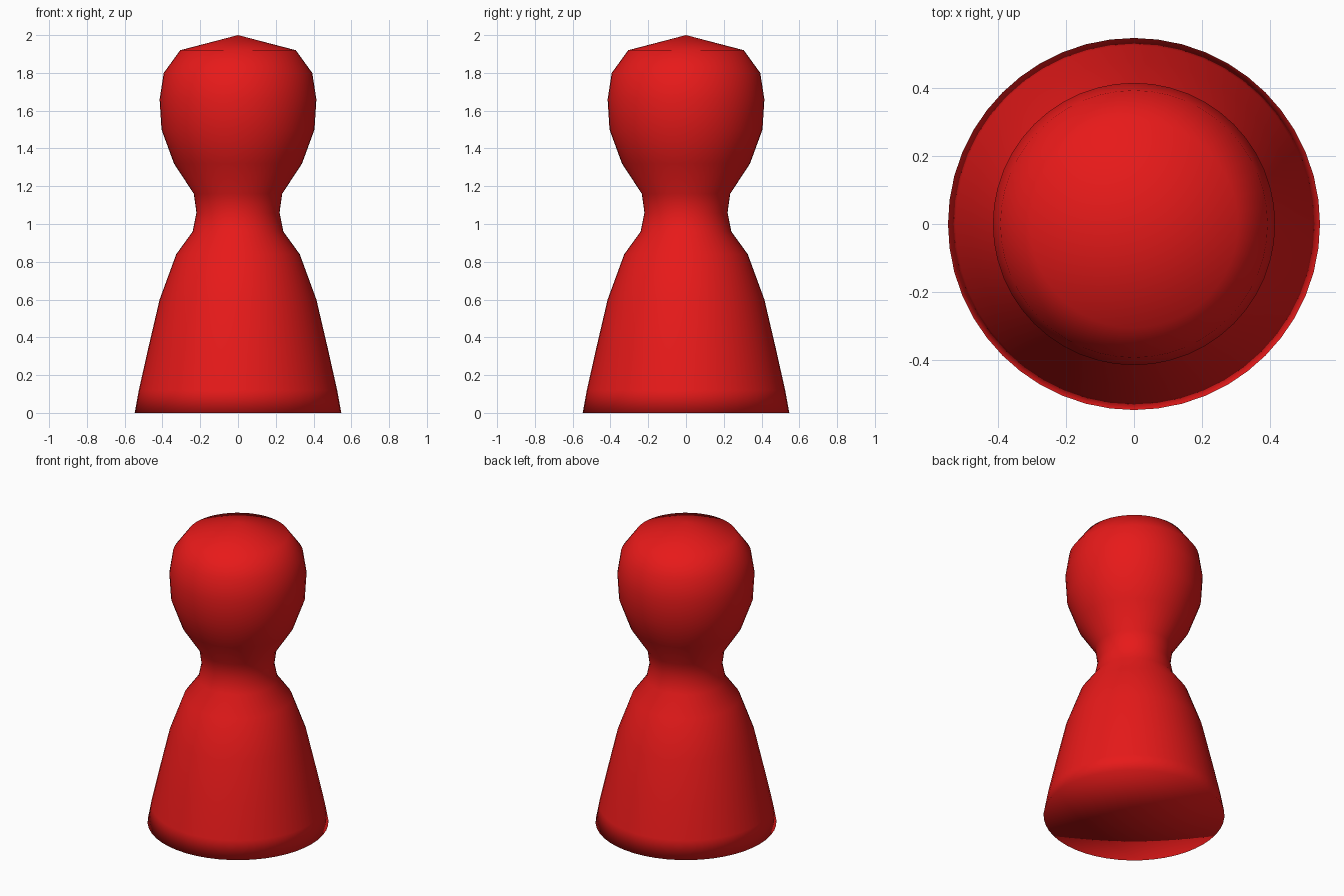
import bpy, bmesh, math

if "Cube" in bpy.data.objects:
    bpy.data.objects.remove(bpy.data.objects["Cube"])

SEGMENTS = 48

# Half profile as (radius, height), from base centre to crown
PROFILE = [
    (0, 0), (0.547, 0), (0.525, 0.12), (0.478, 0.33), (0.415, 0.6),
    (0.327, 0.84), (0.24, 0.96), (0.22, 1.06), (0.234, 1.16),
    (0.339, 1.32), (0.405, 1.5), (0.415, 1.66), (0.393, 1.8),
    (0.306, 1.92), (0, 2),
]


def lathe(name, profile, color):
    """Turn a half profile around the z axis into a closed solid."""
    bm = bmesh.new()
    verts = [bm.verts.new((r, 0, z)) for r, z in profile]
    edges = [bm.edges.new(pair) for pair in zip(verts, verts[1:])]
    bmesh.ops.spin(bm, geom=verts + edges, cent=(0, 0, 0), axis=(0, 0, 1),
                   angle=math.tau, steps=SEGMENTS)
    bmesh.ops.remove_doubles(bm, verts=bm.verts[:], dist=1e-4)
    bmesh.ops.recalc_face_normals(bm, faces=bm.faces[:])
    for face in bm.faces:
        face.smooth = True
    mesh = bpy.data.meshes.new(name)
    bm.to_mesh(mesh)
    bm.free()
    material = bpy.data.materials.new(name + "_paint")
    material.diffuse_color = color
    material.use_nodes = True
    material.node_tree.nodes["Principled BSDF"].inputs["Base Color"].default_value = material.diffuse_color
    mesh.materials.append(material)
    obj = bpy.data.objects.new(name, mesh)
    bpy.context.collection.objects.link(obj)
    return obj


# Turned game piece: flared body, narrow neck and rounded head in one solid
lathe("game_piece", PROFILE, (0.8, 0.01, 0.01, 1))
